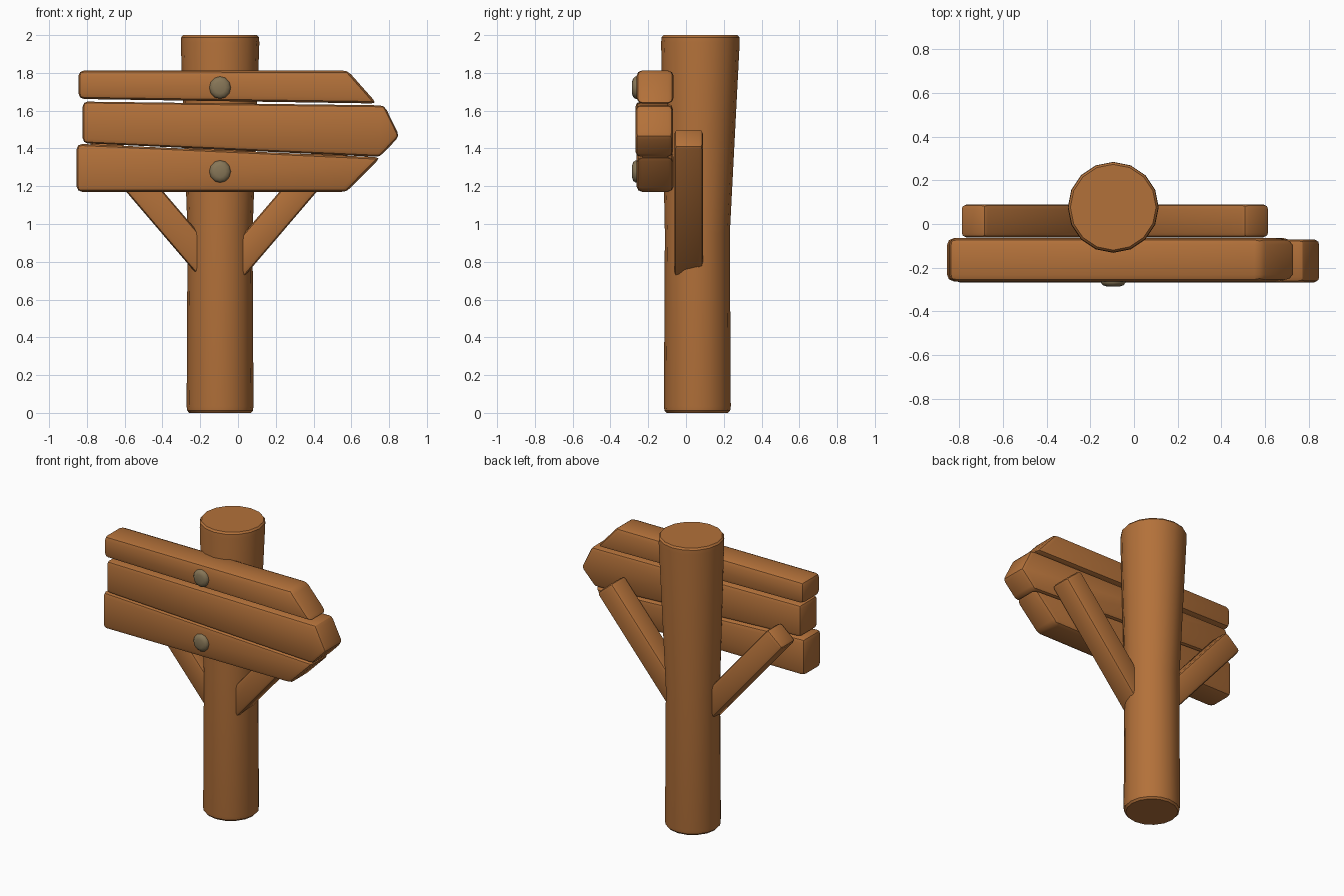
import bpy, bmesh, math
from mathutils import Vector

if "Cube" in bpy.data.objects:
    bpy.data.objects.remove(bpy.data.objects["Cube"])


def material(name, rgb):
    m = bpy.data.materials.new(name)
    m.diffuse_color = (*rgb, 1)
    m.use_nodes = True
    m.node_tree.nodes["Principled BSDF"].inputs["Base Color"].default_value = m.diffuse_color
    return m


WOOD = material("warm wood", (0.45, 0.165, 0.042))
METAL = material("dull bronze", (0.24, 0.18, 0.095))


def finish(name, bm, mat, bevel=0.0, angle=30):
    bmesh.ops.recalc_face_normals(bm, faces=bm.faces)
    me = bpy.data.meshes.new(name)
    bm.to_mesh(me)
    bm.free()
    me.materials.append(mat)
    ob = bpy.data.objects.new(name, me)
    bpy.context.collection.objects.link(ob)
    bpy.ops.object.select_all(action='DESELECT')
    bpy.context.view_layer.objects.active = ob
    ob.select_set(True)
    if bevel:
        b = ob.modifiers.new("bevel", 'BEVEL')
        b.width = bevel
        b.segments = 2
        b.limit_method = 'ANGLE'
        b.angle_limit = math.radians(20)
        bpy.ops.object.modifier_apply(modifier="bevel")
    bpy.ops.object.shade_smooth_by_angle(angle=math.radians(angle))
    return ob


def board(name, profile, y0, y1, bevel):
    """Extrude an x-z outline from y0 to y1."""
    bm = bmesh.new()
    face = bm.faces.new([bm.verts.new((x, y0, z)) for x, z in profile])
    ext = bmesh.ops.extrude_face_region(bm, geom=[face])["geom"]
    bmesh.ops.translate(bm, vec=(0, y1 - y0, 0),
                        verts=[v for v in ext if isinstance(v, bmesh.types.BMVert)])
    return finish(name, bm, WOOD, bevel)


def lathe(name, rings, sides, to_point, mat, angle):
    """Stack rings (height, radius) and cap both ends."""
    bm = bmesh.new()
    loops = [[bm.verts.new(to_point(h, r, math.tau * i / sides)) for i in range(sides)]
             for h, r in rings]
    for a, b in zip(loops, loops[1:]):
        for i in range(sides):
            j = (i + 1) % sides
            bm.faces.new((a[i], a[j], b[j], b[i]))
    bm.faces.new(loops[0])
    bm.faces.new(loops[-1])
    return finish(name, bm, mat, angle=angle)


# Post: log that flares toward the top
lathe("post", [(0, .163), (.012, .174), (.035, .177), (.95, .172), (1.96, .208),
               (1.988, .206), (2.0, .196)], 16,
      lambda h, r, a: (-.095 + r * math.cos(a),
                       .06 + .016 * max(0, h - .95) + r * math.sin(a), h),
      WOOD, 30)

# Three sign planks, together forming an arrow
board("top_plank", [(-.845, 1.662), (.735, 1.638), (.58, 1.813), (-.845, 1.813)],
      -.262, -.065, .03)
board("middle_plank", [(-.822, 1.428), (.75, 1.355), (.855, 1.465), (.775, 1.628),
                       (-.822, 1.648)], -.267, -.07, .025)
board("bottom_plank", [(-.855, 1.17), (.575, 1.17), (.755, 1.353), (-.855, 1.425)],
      -.262, -.065, .03)

# Diagonal braces, their lower ends buried in the post
for name, side, foot in (("right_brace", 1, .04), ("left_brace", -1, -.215)):
    along = Vector((.65 * side, .76))
    across = Vector((-.76 * side, .65)) * .15
    base = Vector((foot, .73))
    low, high = base - along * .1, base + along * .895
    board(name, [low, high, high + across, low + across], -.062, .09, .022)

# Round bolt heads
for name, z in (("upper_bolt", 1.722), ("lower_bolt", 1.278)):
    lathe(name, [(-.25, .057), (-.268, .057), (-.28, .047), (-.286, .03)], 12,
          lambda h, r, a: (-.095 + r * math.cos(a), h, z + r * 1.04 * math.sin(a)),
          METAL, 50)
